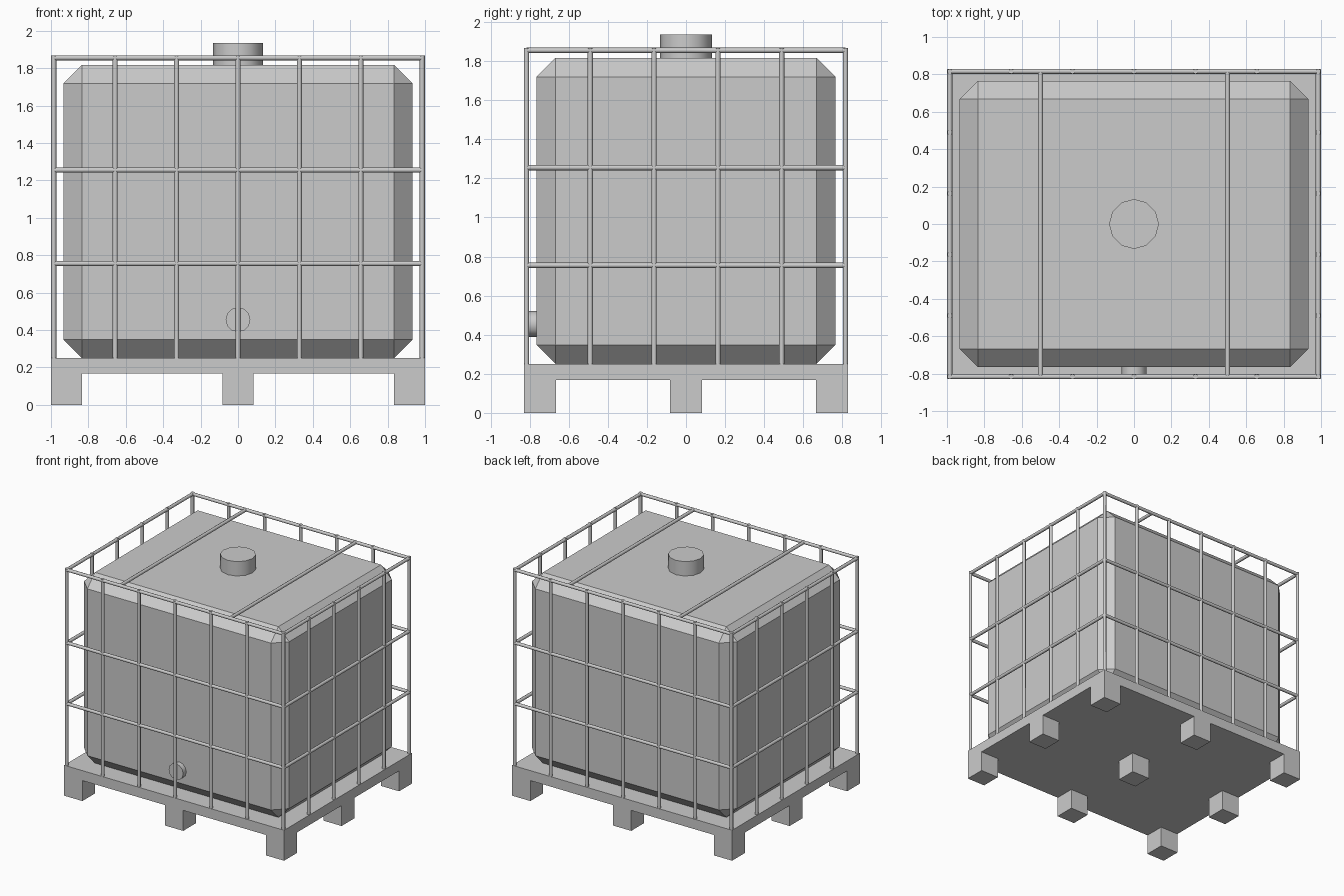
import bpy, math
from mathutils import Vector

if "Cube" in bpy.data.objects:
    bpy.data.objects.remove(bpy.data.objects["Cube"])


def box(name, lo, hi, chamfer=0):
    lo, hi = Vector(lo), Vector(hi)
    bpy.ops.mesh.primitive_cube_add(size=1, location=(lo + hi) / 2)
    ob = bpy.context.object
    ob.name = name
    ob.scale = hi - lo
    bpy.ops.object.transform_apply(location=False, rotation=False, scale=True)
    if chamfer:
        mod = ob.modifiers.new("chamfer", 'BEVEL')
        mod.width = chamfer
        mod.segments = 1
    return ob


def rod(name, a, b, radius, sides):
    a, b = Vector(a), Vector(b)
    bpy.ops.mesh.primitive_cylinder_add(vertices=sides, radius=radius,
                                        depth=(b - a).length, location=(a + b) / 2)
    ob = bpy.context.object
    ob.name = name
    ob.rotation_euler = (b - a).to_track_quat('Z', 'Y').to_euler()
    bpy.ops.object.shade_smooth_by_angle(angle=math.radians(50))
    return ob


# Pallet deck and nine feet
W, D = 1.0, 0.83
box("pallet_deck", (-W, -D, 0.168), (W, D, 0.25))
F = 0.083
for x in (-W + F, 0, W - F):
    for y in (-D + F, 0, D - F):
        box("pallet_foot", (x - F, y - F, 0), (x + F, y + F, 0.168))

# Chamfered tank, filler cap and outlet valve
box("tank", (-0.932, -0.765, 0.25), (0.932, 0.765, 1.817), 0.098)
rod("filler_cap", (0, 0, 1.80), (0, 0, 1.935), 0.133, 12)
rod("outlet_valve", (0, -0.74, 0.455), (0, -0.806, 0.455), 0.066, 12)

# Cage uprights
R, SIDES = 0.0135, 8
CX, CY, TOP = 0.985, 0.816, 1.868
for s in (-1, 1):
    for i in range(7):
        x = -CX + i * CX / 3
        rod("cage_upright", (x, s * CY, 0.25), (x, s * CY, TOP), R, SIDES)
    for i in range(1, 5):
        y = -CY + i * 2 * CY / 5
        rod("cage_upright", (s * CX, y, 0.25), (s * CX, y, TOP), R, SIDES)

    # Cage rails around the tank
    for z in (0.755, 1.255, 1.855):
        rod("cage_rail_long", (-CX, s * CY, z), (CX, s * CY, z), R, SIDES)
        rod("cage_rail_short", (s * CX, -CY, z), (s * CX, CY, z), R, SIDES)

    # Top cross bars
    rod("top_bar", (s * 0.5, -CY, 1.855), (s * 0.5, CY, 1.855), R, SIDES)
